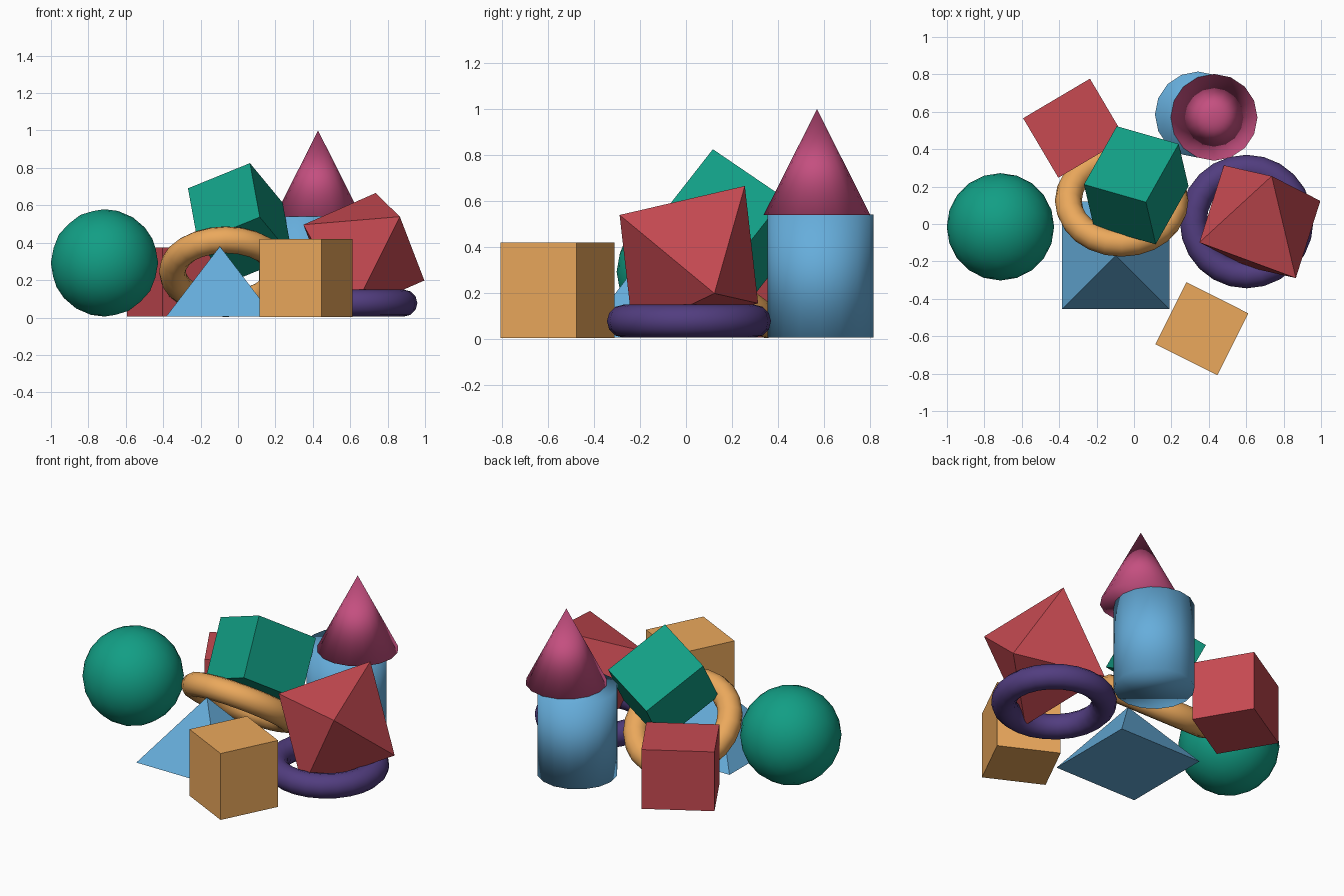
import bpy
import bmesh
from math import radians, sin, cos, tau
from mathutils import Matrix, Vector, Euler

if "Cube" in bpy.data.objects:
    bpy.data.objects.remove(bpy.data.objects["Cube"])


def linear(c):
    return tuple(v / 12.92 if v <= 0.04045 else ((v + 0.055) / 1.055) ** 2.4 for v in c) + (1.0,)


COLOURS = {
    "green": (0.07, 0.62, 0.52), "red": (0.78, 0.29, 0.32), "orange": (0.92, 0.66, 0.36),
    "blue": (0.40, 0.68, 0.86), "purple": (0.32, 0.24, 0.50), "pink": (0.77, 0.31, 0.50),
}
MATS = {}
for key, rgb in COLOURS.items():
    MATS[key] = bpy.data.materials.new(key)
    MATS[key].diffuse_color = linear(rgb)


def add(name, colour, bm, loc, rot=None, smooth=False):
    """Turn a bmesh into a placed, coloured object."""
    bmesh.ops.recalc_face_normals(bm, faces=bm.faces)
    for f in bm.faces:
        f.smooth = smooth
    mesh = bpy.data.meshes.new(name)
    bm.to_mesh(mesh)
    bm.free()
    mesh.materials.append(MATS[colour])
    obj = bpy.data.objects.new(name, mesh)
    bpy.context.collection.objects.link(obj)
    rot = rot if rot is not None else Matrix.Identity(3)
    obj.matrix_world = Matrix.Translation(loc) @ rot.to_4x4()
    return obj


def turn(x=0, y=0, z=0):
    return Euler((radians(x), radians(y), radians(z))).to_matrix()


def axes(first, second):
    """Rotation whose x and y axes follow two roughly square directions."""
    x = Vector(first).normalized()
    y = Vector(second)
    y = (y - x * y.dot(x)).normalized()
    return Matrix((x, y, x.cross(y))).transposed()


def block(name, colour, loc, rot):
    bm = bmesh.new()
    bmesh.ops.create_cube(bm, size=1)
    bmesh.ops.scale(bm, vec=(0.37, 0.37, 0.415), verts=bm.verts)
    add(name, colour, bm, loc, rot)


def cone(name, colour, loc, sides, r1, r2, depth, rot=None, smooth=False):
    bm = bmesh.new()
    bmesh.ops.create_cone(bm, cap_ends=True, segments=sides, radius1=r1, radius2=r2, depth=depth)
    if r2 == 0:
        bmesh.ops.remove_doubles(bm, verts=bm.verts, dist=1e-5)
    add(name, colour, bm, loc, rot, smooth)


def ring(name, colour, loc, rot=None, major=0.285, minor=0.072, n=24, m=12):
    bm = bmesh.new()
    rows = []
    for i in range(n):
        a = tau * i / n
        rows.append([bm.verts.new(((major + minor * cos(tau * j / m)) * cos(a),
                                   (major + minor * cos(tau * j / m)) * sin(a),
                                   minor * sin(tau * j / m))) for j in range(m)])
    for i in range(n):
        p, q = rows[i], rows[(i + 1) % n]
        for j in range(m):
            k = (j + 1) % m
            bm.faces.new((p[j], q[j], q[k], p[k]))
    add(name, colour, bm, loc, rot, smooth=True)


# Ball
bm = bmesh.new()
bmesh.ops.create_icosphere(bm, subdivisions=3, radius=0.287)
add("ball", "green", bm, (-0.714, -0.015, 0.292), smooth=True)

# Three equal blocks: upright, lying on its side, and tipped on the heap
block("upright_block", "orange", (0.363, -0.56, 0.211), turn(z=-26.6))
block("lying_block", "red", (-0.32, 0.512, 0.19), turn(z=30.6) @ turn(y=90))
long_axis, side_axis = Vector((0.173, 0.315, -0.215)), Vector((-0.332, 0.095, -0.135))
tipped = axes(side_axis, long_axis) @ turn(x=90)
block("tipped_block", "green", (0.012, 0.207, 0.508), tipped)

# Pillar with the cone standing on it
cone("pillar", "blue", (0.342, 0.585, 0.273), 16, 0.23, 0.23, 0.535, smooth=True)
cone("cone", "pink", (0.428, 0.57, 0.77), 16, 0.232, 0, 0.46, smooth=True)

# Square pyramid
cone("pyramid", "blue", (-0.097, -0.168, 0.193), 4, 0.406, 0, 0.375, turn(z=45))

# Flat ring and the ring leaning on the pyramid tip
ring("flat_ring", "purple", (0.602, 0.013, 0.077))
ring("leaning_ring", "orange", (-0.066, 0.125, 0.245), turn(x=-36.8))

# Tilted double pyramid resting in the flat ring
bm = bmesh.new()
belt = [bm.verts.new(p) for p in ((0.406, 0, 0), (0, 0.406, 0), (-0.406, 0, 0), (0, -0.406, 0))]
for h in (0.373, -0.373):
    tip = bm.verts.new((0, 0, h))
    for i in range(4):
        bm.faces.new((belt[i], belt[(i + 1) % 4], tip))
add("double_pyramid", "red", bm, (0.673, 0.0125, 0.347),
    axes((0.063, 0.243, 0.318), (0.193, -0.3025, 0.193)))

for m in bpy.data.materials:
    if m.users and not m.is_grease_pencil:
        m.use_nodes = True
        m.node_tree.nodes["Principled BSDF"].inputs["Base Color"].default_value = m.diffuse_color
